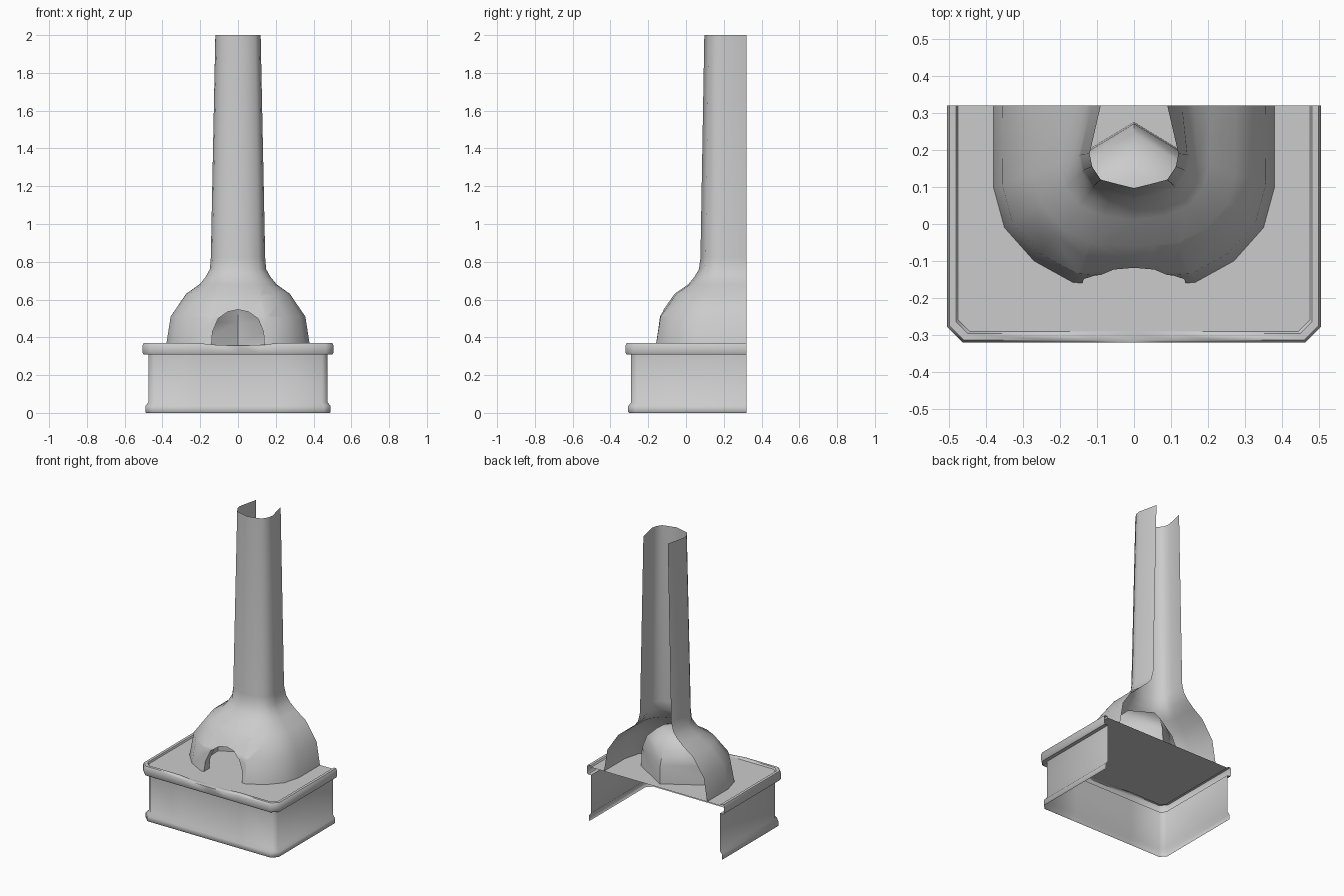
import bpy, bmesh, math
from mathutils import Vector
from mathutils.bvhtree import BVHTree

if "Cube" in bpy.data.objects:
    bpy.data.objects.remove(bpy.data.objects["Cube"])

BACK, DECK = 0.32, 0.36
# right half of the arch opening, bottom to crown (x, z)
ARCH_R = [(.14, DECK), (.135, .43), (.105, .50), (.055, .535), (0, .547)]
ARCH = ARCH_R + [(-x, z) for x, z in ARCH_R[-2::-1]]


def mirrored(half):
    """Half outline running back to front centre, continued on the left side."""
    return half + [(-x, *r) for x, *r in half[-2::-1]]


def loft(rows, closed=False):
    bm = bmesh.new()
    vr = [[bm.verts.new(p) for p in row] for row in rows]
    n = len(vr[0])
    for a, b in zip(vr, vr[1:]):
        for i in range(n if closed else n - 1):
            j = (i + 1) % n
            bm.faces.new((a[i], a[j], b[j], b[i]))
    return bm, vr


def finish(bm, name, angle):
    bmesh.ops.recalc_face_normals(bm, faces=bm.faces)
    me = bpy.data.meshes.new(name)
    bm.to_mesh(me)
    bm.free()
    ob = bpy.data.objects.new(name, me)
    bpy.context.collection.objects.link(ob)
    bpy.ops.object.select_all(action='DESELECT')
    ob.select_set(True)
    bpy.context.view_layer.objects.active = ob
    bpy.ops.object.shade_smooth_by_angle(angle=math.radians(angle))
    return ob


def arch_on(bvh):
    """Project the arch outline onto a surface from the front."""
    pts = []
    for x, z in ARCH:
        hit = bvh.ray_cast(Vector((x, -1, max(z, DECK + .002))), Vector((0, 1, 0)))[0]
        pts.append((x, hit.y, z))
    return pts


def cut_arch(bm):
    """Cut the arch through the front faces only."""
    for (x0, z0), (x1, z1) in zip(ARCH, ARCH[1:]):
        faces = [f for f in bm.faces if f.calc_center_median().y < 0
                 and min(v.co.z for v in f.verts) < .55
                 and min(abs(v.co.x) for v in f.verts) < .14]
        geom = set(faces)
        for f in faces:
            geom.update(f.verts)
            geom.update(f.edges)
        bmesh.ops.bisect_plane(bm, geom=list(geom), dist=1e-5, plane_co=(x0, 0, z0),
                               plane_no=(z1 - z0, 0, -(x1 - x0)))

    def inside(c):
        return c.y < .0 and all((x1 - x0) * (c.z - z0) - (z1 - z0) * (c.x - x0) > 0
                                for (x0, z0), (x1, z1) in zip(ARCH, ARCH[1:]))
    dead = [f for f in bm.faces if inside(f.calc_center_median())]
    bmesh.ops.delete(bm, geom=dead, context='FACES')


# base: moulded wall swept round three sides, open at the back
def outline(d):
    x, y, c = .505 + d, -.32 - d, .042 + d * .4
    return mirrored([(x, BACK), (x, y + c), (x - c, y), (.22, y), (.11, y), (0, y)])


profile = [(-.018, 0), (-.014, .004), (-.014, .036), (-.03, .055), (-.03, .308),
           (-.006, .308), (0, .318), (0, .358), (-.006, .37), (-.024, .37), (-.03, DECK)]
rows = []
for d, z in profile:
    rows.append([(x, y, min(z, DECK) if abs(x) < .12 else z) for x, y in outline(d)])
bm, _ = loft(rows)
finish(bm, "base_wall", 50)

# deck
bm = bmesh.new()
bm.faces.new([bm.verts.new((x, y, DECK)) for x, y in outline(-.03)])
bm.normal_update()
ob = finish(bm, "deck", 30)
if ob.data.polygons[0].normal.z < 0:
    ob.data.flip_normals()

# outer dome flowing into the chimney, open at the back
# each level: z, back half width, side half width, side y, front y, squareness blend
dome_plan = [(.38, .10), (.35, -.01), (.27, -.10), (.165, -.158), (0, -.168)]
neck_plan = [(.12, .19), (.113, .155), (.09, .12), (.045, .108), (0, .097)]


def between(t, scale):
    cx, cy = 0, .2
    out = []
    for (a, b), (c, d) in zip(dome_plan, neck_plan):
        x, y = a + (c - a) * t, b + (d - b) * t
        out.append((x * scale, cy + (y - cy) * scale))
    return out


levels = [(DECK, .38, 0, 1), (.51, .355, .09, 1), (.63, .275, .37, .965), (.68, .205, .64, .95),
          (.72, .16, .82, 1.03), (.76, .13, .92, 1.06), (.82, .115, 1, 1.2), (2.0, .09, 1, 1)]
rows = []
for z, bx, t, s in levels:
    half = [(bx, BACK)] + between(t, s)
    rows.append([(x, y, z) for x, y in mirrored(half)])
bm, _ = loft(rows)
outer_arch = arch_on(BVHTree.FromBMesh(bm))
cut_arch(bm)
finish(bm, "outer_dome_and_chimney", 50)

# inner firebox dome, closed at the back
plan = mirrored([(0, .275), (.24, .13), (.235, 0), (.15, -.10), (0, -.11)])[:-1]
rows = []
for z, s in [(DECK, 1), (.48, .98), (.57, .84), (.63, .58), (.655, .28)]:
    rows.append([(x * s, .08 + (y - .08) * s, z) for x, y in plan])
bm, vr = loft(rows, closed=True)
bm.faces.new(vr[-1])
inner_arch = arch_on(BVHTree.FromBMesh(bm))
cut_arch(bm)
finish(bm, "firebox", 60)

# arch tunnel joining both domes
bm, _ = loft([outer_arch, inner_arch])
finish(bm, "arch_tunnel", 50)
